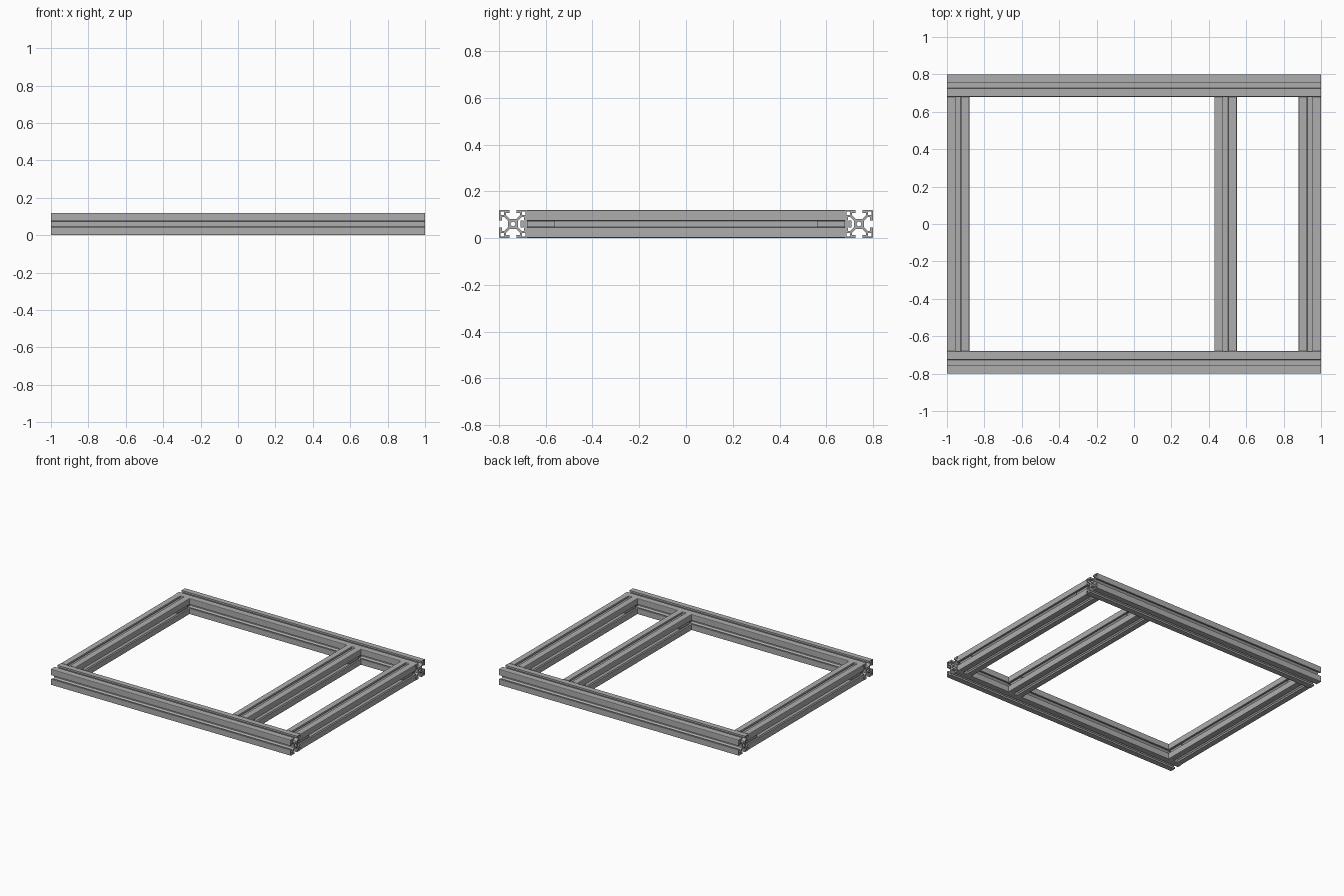
import bpy, bmesh, math
from mathutils import Matrix, Vector

cube = bpy.data.objects.get("Cube")
if cube:
    bpy.data.objects.remove(cube, do_unlink=True)

SIZE = 0.12          # width of the square section
U = SIZE / 40        # section drawing unit
RAIL_Y = 0.74        # centre line of the long rails
INNER = 0.68         # half length of the cross members


def material(name, rgb):
    m = bpy.data.materials.new(name)
    m.use_nodes = True
    m.diffuse_color = (*rgb, 1)
    m.node_tree.nodes["Principled BSDF"].inputs["Base Color"].default_value = (*rgb, 1)
    return m


aluminium = material("grey aluminium", (0.42, 0.42, 0.42))


def turn(points, k):
    """Rotate section points by k quarter turns."""
    for _ in range(k):
        points = [(-y, x) for x, y in points]
    return points


def section_loops():
    """Slotted outline, four corner hollows and the centre bore."""
    # one quarter: core, web, lip, rounded corner, lip, web
    half = [(7, 4.5), (12.5, 10), (15.5, 10), (15.5, 5), (20, 5), (20, 18.5)]
    quarter = half + [(19.5, 19.5)] + [(y, x) for x, y in reversed(half)]
    outline = [p for k in range(4) for p in turn(quarter, k)]
    hollow = [(13, 13), (18, 13), (18, 17.5), (17.5, 18), (13, 18)]
    bore = [(3.4 * math.cos(a), 3.4 * math.sin(a))
            for a in (i * math.tau / 16 for i in range(16))]
    return [outline] + [turn(hollow, k) for k in range(4)] + [bore]


def extrusion_mesh(name, length):
    """Extrude the section along local z, with open hollows at both ends."""
    curve = bpy.data.curves.new(name + "_section", "CURVE")
    curve.dimensions = "2D"
    curve.fill_mode = "BOTH"
    curve.extrude = length / 2
    for loop in section_loops():
        spline = curve.splines.new("POLY")
        spline.points.add(len(loop) - 1)
        for point, (x, y) in zip(spline.points, loop):
            point.co = (x * U, y * U, 0, 1)
        spline.use_cyclic_u = True
    temp = bpy.data.objects.new(name + "_temp", curve)
    bpy.context.collection.objects.link(temp)
    bpy.context.view_layer.update()
    graph = bpy.context.evaluated_depsgraph_get()
    mesh = bpy.data.meshes.new_from_object(temp.evaluated_get(graph))
    bpy.data.objects.remove(temp, do_unlink=True)
    bm = bmesh.new()
    bm.from_mesh(mesh)
    bmesh.ops.remove_doubles(bm, verts=bm.verts, dist=0.00001)
    bmesh.ops.recalc_face_normals(bm, faces=bm.faces)
    for face in bm.faces:
        face.smooth = False
    bm.to_mesh(mesh)
    bm.free()
    mesh.name = name
    mesh.materials.clear()
    mesh.materials.append(aluminium)
    return mesh


def place(name, mesh, location, axis):
    ob = bpy.data.objects.new(name, mesh)
    bpy.context.collection.objects.link(ob)
    ob.matrix_world = Matrix.Translation(location) @ Matrix.Rotation(math.pi / 2, 4, axis)
    return ob


def add_box(bm, low, high):
    low, high = Vector(low), Vector(high)
    size = high - low
    matrix = Matrix.Translation((low + high) / 2) @ Matrix.Diagonal((*size, 1))
    bmesh.ops.create_cube(bm, size=1, matrix=matrix)


# long rails at the front and back
rail = extrusion_mesh("rail", 2)
for name, side in (("front_rail", -1), ("back_rail", 1)):
    place(name, rail, (0, side * RAIL_Y, SIZE / 2), "Y")

# three cross members between the rails
member = extrusion_mesh("cross_member", 2 * INNER)
members = {"right_member": -0.94, "middle_member": 0.49, "left_member": 0.94}
for name, x in members.items():
    place(name, member, (x, 0, SIZE / 2), "X")

# fasteners lying in the side slots and hooking into the rails
for name, x in members.items():
    bm = bmesh.new()
    for sx in (-1, 1):
        for sy in (-1, 1):
            for x0, x1, y0, y1, h in ((0.022, 0.044, INNER - 0.12, INNER, 0.013),
                                      (0.026, 0.036, INNER, INNER + 0.016, 0.011),
                                      (0.022, 0.040, INNER + 0.016, INNER + 0.028, 0.014)):
                xs = sorted((sx * x0, sx * x1))
                ys = sorted((sy * y0, sy * y1))
                add_box(bm, (xs[0], ys[0], -h), (xs[1], ys[1], h))
    mesh = bpy.data.meshes.new(name + "_fasteners")
    bm.to_mesh(mesh)
    bm.free()
    mesh.materials.append(aluminium)
    ob = bpy.data.objects.new(name + "_fasteners", mesh)
    ob.location = (x, 0, SIZE / 2)
    bpy.context.collection.objects.link(ob)
